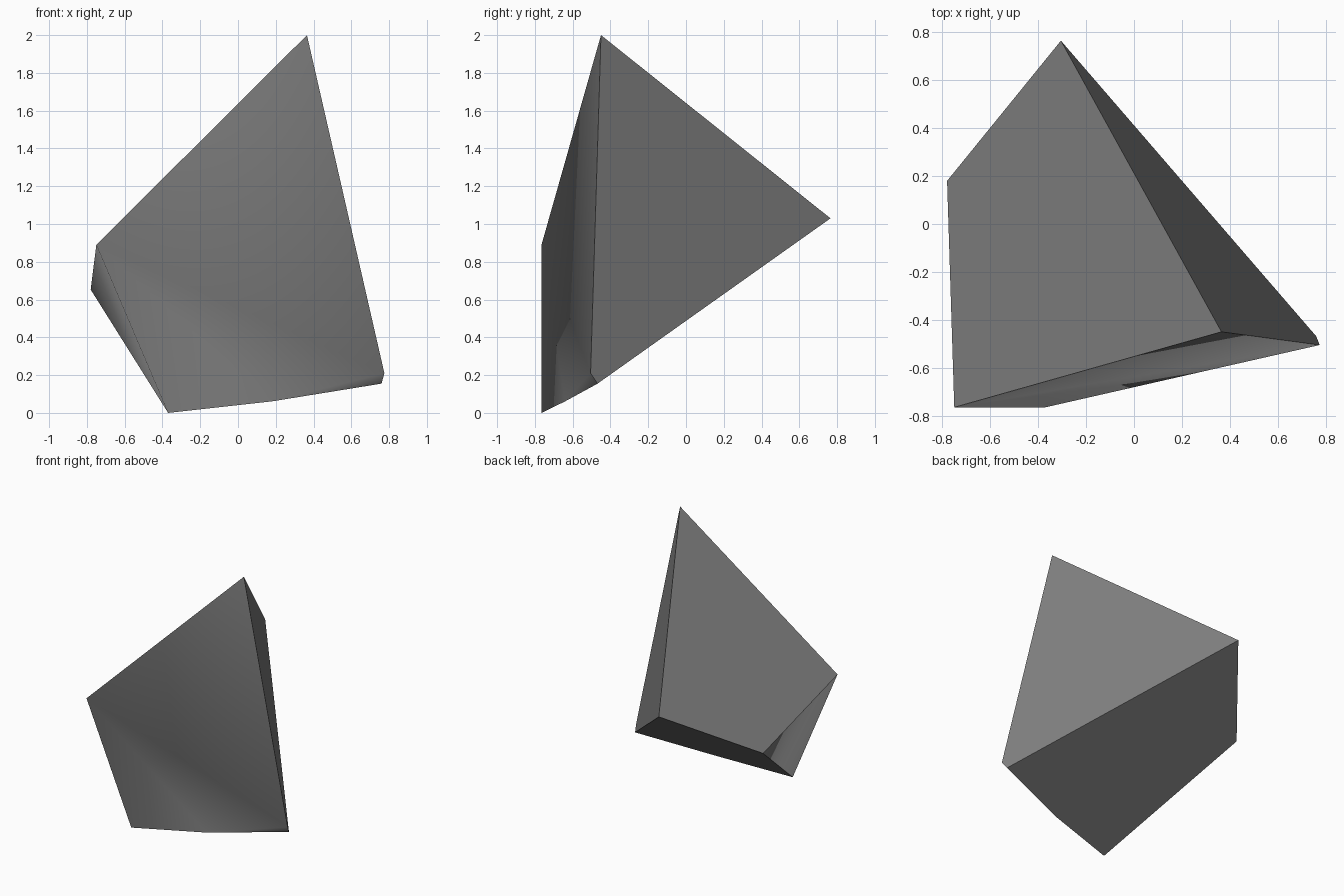
import bpy, bmesh

if "Cube" in bpy.data.objects:
    bpy.data.objects.remove(bpy.data.objects["Cube"])

# Corner points of the faceted stone
P = {
    "apex": (0.365, -0.45, 2.0), "left_top": (-0.75, -0.765, 0.89),
    "left_back": (-0.78, 0.18, 0.653), "foot": (-0.37, -0.765, 0.0),
    "base_mid": (0.18, -0.64, 0.061), "right_low": (0.76, -0.468, 0.155),
    "right_front": (0.775, -0.505, 0.21), "back": (-0.305, 0.765, 1.03),
}
flat_faces = [
    ("apex", "back", "left_back", "left_top"),
    ("apex", "right_front", "right_low", "back"),
    ("back", "right_low", "base_mid", "foot", "left_back"),
]
# Front and its two chipped corners share soft shading
soft_faces = [
    ("apex", "left_top", "foot", "base_mid", "right_front"),
    ("left_top", "left_back", "foot"),
    ("base_mid", "right_low", "right_front"),
]

bm = bmesh.new()
v = {k: bm.verts.new(c) for k, c in P.items()}
for names in flat_faces:
    bm.faces.new([v[n] for n in names]).smooth = False
for names in soft_faces:
    bm.faces.new([v[n] for n in names]).smooth = True
bmesh.ops.recalc_face_normals(bm, faces=bm.faces[:])
for e in bm.edges:
    e.smooth = all(f.smooth for f in e.link_faces)

me = bpy.data.meshes.new("stone_shard")
bm.to_mesh(me)
bm.free()
mat = bpy.data.materials.new("stone grey")
mat.diffuse_color = (0.21, 0.21, 0.21, 1)
mat.use_nodes = True
mat.node_tree.nodes["Principled BSDF"].inputs["Base Color"].default_value = mat.diffuse_color
me.materials.append(mat)
ob = bpy.data.objects.new("stone_shard", me)
bpy.context.collection.objects.link(ob)
